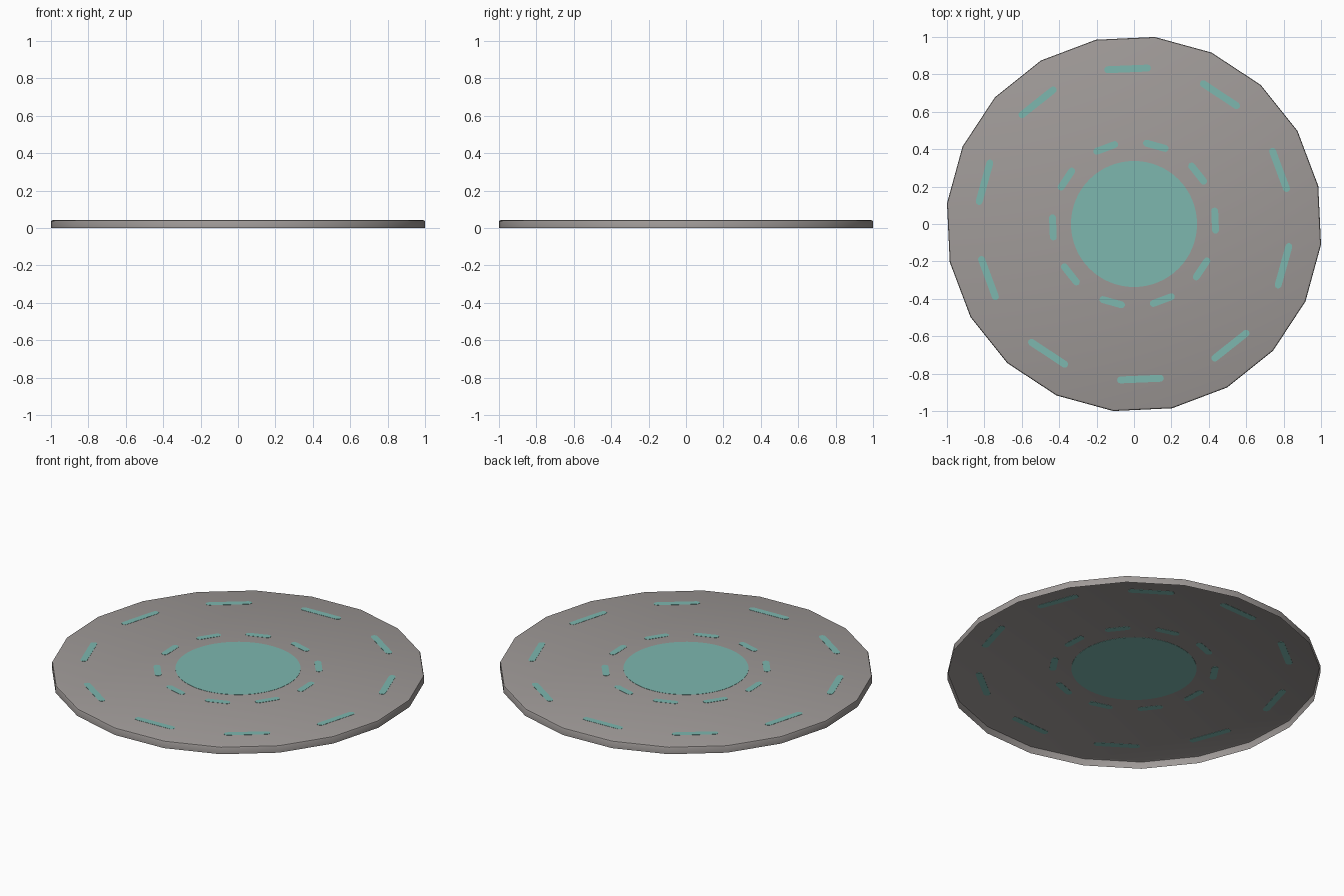
import bpy, bmesh, math
from mathutils import Matrix

if "Cube" in bpy.data.objects:
    bpy.data.objects.remove(bpy.data.objects["Cube"])

SIDES = 20
TURN = math.radians(11.7)     # rotation of the 20-sided outline
TOP = 0.043


def material(name, rgb):
    m = bpy.data.materials.new(name)
    m.diffuse_color = (*rgb, 1)
    m.use_nodes = True
    m.node_tree.nodes["Principled BSDF"].inputs["Base Color"].default_value = m.diffuse_color
    return m


grey = material("warm grey", (0.35, 0.325, 0.315))
teal = material("teal", (0.205, 0.475, 0.43))


def add_object(name, bm, mat):
    mesh = bpy.data.meshes.new(name)
    bm.to_mesh(mesh)
    bm.free()
    mesh.materials.append(mat)
    ob = bpy.data.objects.new(name, mesh)
    bpy.context.collection.objects.link(ob)
    return ob


def plate(bm, outline, matrix):
    """Thin plate piercing the top skin, so it shows from both sides."""
    half = 0.0012
    lo = [bm.verts.new(matrix @ bm_vec(x, y, TOP - half)) for x, y in outline]
    hi = [bm.verts.new(matrix @ bm_vec(x, y, TOP + half)) for x, y in outline]
    bm.faces.new(hi)
    bm.faces.new(lo[::-1])
    n = len(outline)
    for i in range(n):
        j = (i + 1) % n
        bm.faces.new((lo[i], lo[j], hi[j], hi[i]))


def bm_vec(x, y, z):
    return Matrix.Translation((x, y, z)).translation


# Platform: shallow shell, open underneath, with a softened top rim
bm = bmesh.new()
profile = [(1.006, 0.0), (1.006, 0.034), (1.003, 0.040), (0.994, TOP)]
rings = []
for r, z in profile:
    rings.append([bm.verts.new((r * math.cos(TURN + math.tau * i / SIDES),
                                r * math.sin(TURN + math.tau * i / SIDES), z))
                  for i in range(SIDES)])
for a, b in zip(rings, rings[1:]):
    for i in range(SIDES):
        j = (i + 1) % SIDES
        bm.faces.new((a[i], a[j], b[j], b[i]))
bm.faces.new(rings[-1])
platform = add_object("platform", bm, grey)

# Round centre panel
bm = bmesh.new()
circle = [(0.337 * math.cos(math.tau * i / 64), 0.337 * math.sin(math.tau * i / 64))
          for i in range(64)]
plate(bm, circle, Matrix.Identity(4))
add_object("centre_panel", bm, teal)


# Rings of ten round-ended dashes
def dash_ring(name, radius, length, width):
    bm = bmesh.new()
    r = width / 2
    straight = length / 2 - r
    outline = []
    for side, start in ((1, 0), (-1, math.pi)):
        for k in range(7):
            a = start + math.pi * k / 6
            outline.append((radius + r * math.cos(a), side * straight + r * math.sin(a)))
    for i in range(10):
        plate(bm, outline, Matrix.Rotation(math.radians(2.4 + 36 * i + offset(name)), 4, 'Z'))
    add_object(name, bm, teal)


def offset(name):
    return 18 if name == "outer_dashes" else 0


dash_ring("outer_dashes", 0.83, 0.25, 0.037)
dash_ring("inner_dashes", 0.434, 0.14, 0.037)

# Smooth the rim, keep hard corners
bpy.context.view_layer.objects.active = platform
platform.select_set(True)
bpy.ops.object.shade_smooth_by_angle(angle=math.radians(35))
